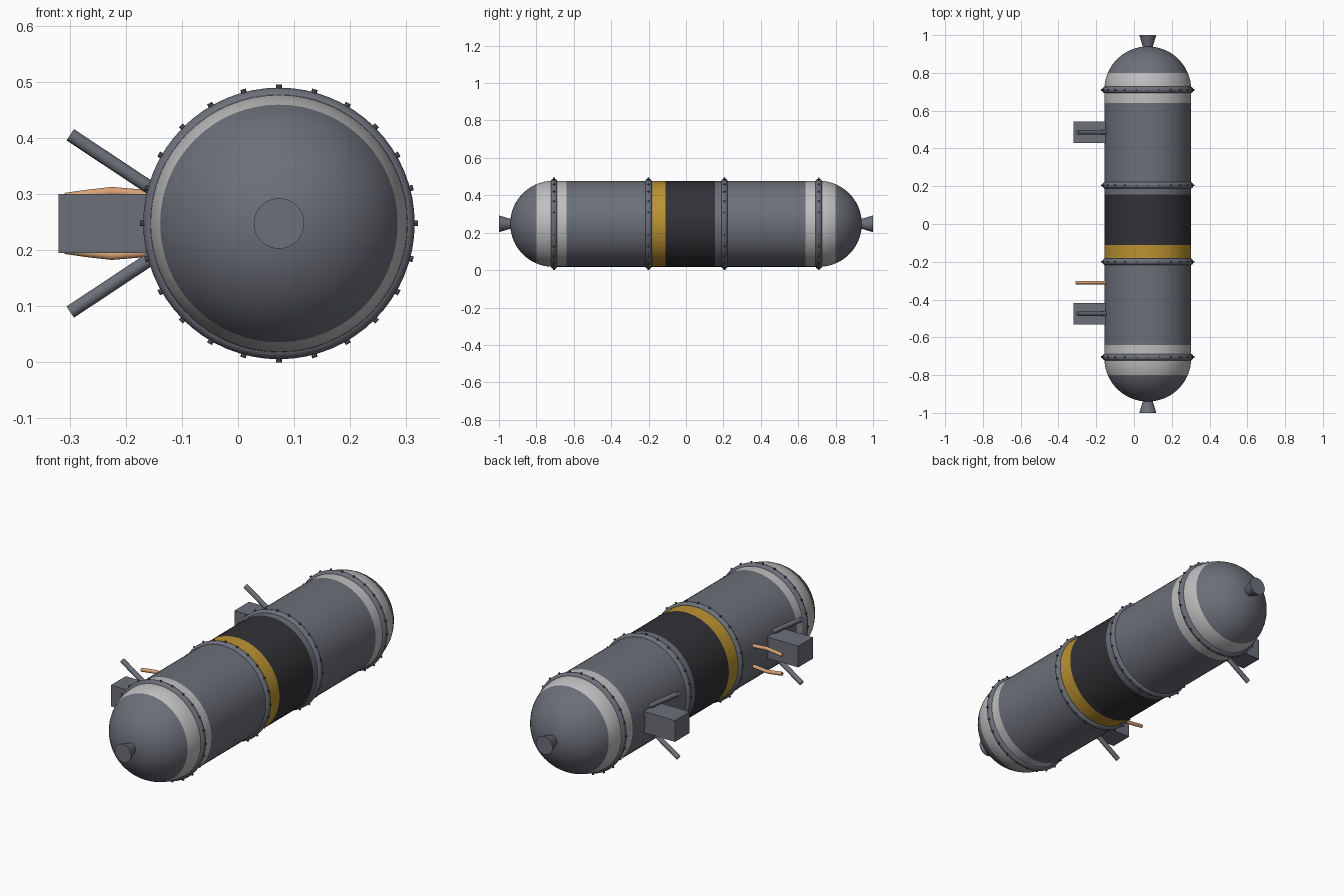
import bpy, bmesh, math
from mathutils import Vector, Matrix

if "Cube" in bpy.data.objects:
    bpy.data.objects.remove(bpy.data.objects["Cube"], do_unlink=True)

CX, CZ, R, HALF = 0.073, 0.2475, 0.23, 0.71


def material(name, rgb):
    m = bpy.data.materials.new(name)
    m.use_nodes = True
    m.diffuse_color = (*rgb, 1)
    m.node_tree.nodes["Principled BSDF"].inputs["Base Color"].default_value = (*rgb, 1)
    return m


steel = material("steel grey", (0.15, 0.16, 0.19))
light = material("light grey", (0.52, 0.52, 0.53))
black = material("charcoal black", (0.032, 0.032, 0.038))
yellow = material("warning yellow", (0.50, 0.29, 0.03))
dark = material("dark steel", (0.09, 0.095, 0.11))
copper = material("copper", (0.70, 0.36, 0.18))


def finish(name, bm, mats, smooth=True):
    bmesh.ops.recalc_face_normals(bm, faces=bm.faces)
    me = bpy.data.meshes.new(name)
    bm.to_mesh(me)
    bm.free()
    ob = bpy.data.objects.new(name, me)
    bpy.context.collection.objects.link(ob)
    for m in mats:
        me.materials.append(m)
    if smooth:
        bpy.ops.object.select_all(action="DESELECT")
        ob.select_set(True)
        bpy.context.view_layer.objects.active = ob
        bpy.ops.object.shade_smooth_by_angle(angle=math.radians(35))
    return ob


def lathe(bm, profile, segs=64, closed=False):
    """Revolve (y, radius) points about the tank axis."""
    rings = []
    for y, r in profile:
        rings.append([bm.verts.new((CX + r * math.sin(a), y, CZ + r * math.cos(a)))
                      for a in (2 * math.pi * i / segs for i in range(segs))])
    pairs = list(zip(rings, rings[1:]))
    if closed:
        pairs.append((rings[-1], rings[0]))
    else:
        bm.faces.new(rings[0])
        bm.faces.new(rings[-1])
    for a, b in pairs:
        for i in range(segs):
            j = (i + 1) % segs
            bm.faces.new((a[i], a[j], b[j], b[i]))


def rod(bm, a, b, radius, segs=12):
    a, b = Vector(a), Vector(b)
    d = b - a
    mat = Matrix.Translation((a + b) / 2) @ d.to_track_quat("Z", "Y").to_matrix().to_4x4()
    bmesh.ops.create_cone(bm, cap_ends=True, segments=segs, radius1=radius,
                          radius2=radius, depth=d.length, matrix=mat)


# Tank: capsule with painted bands
BAND = 0.80
dome_y = sorted([HALF + R * math.sin(math.radians(t)) for t in range(0, 90, 6)] + [BAND, HALF + R * 0.9999])
half = [(y, math.sqrt(R * R - (y - HALF) ** 2)) for y in dome_y]
straight = [(y, R) for y in (-0.64, -0.18, -0.11, 0.155, 0.64)]
bm = bmesh.new()
lathe(bm, [(-y, r) for y, r in reversed(half)] + straight + half)
for f in bm.faces:
    y = f.calc_center_median().y
    if 0.64 < abs(y) < BAND:
        f.material_index = 1
    elif -0.11 < y < 0.155:
        f.material_index = 2
    elif -0.18 < y < -0.11:
        f.material_index = 3
finish("tank_body", bm, [steel, light, black, yellow])

# Round clamp rings with radial bolts
for n, y in enumerate((-0.705, -0.2, 0.205, 0.71)):
    bm = bmesh.new()
    ring = [(y + 0.018 * math.cos(t), 0.224 + 0.018 * math.sin(t))
            for t in (2 * math.pi * k / 12 for k in range(12))]
    lathe(bm, ring, closed=True)
    finish(f"clamp_ring_{n + 1}", bm, [steel])
    bm = bmesh.new()
    for k in range(24):
        a = 2 * math.pi * k / 24
        d = Vector((math.sin(a), 0, math.cos(a)))
        c = Vector((CX, y, CZ))
        rod(bm, c + d * 0.235, c + d * 0.2475, 0.005, 8)
    finish(f"ring_bolts_{n + 1}", bm, [dark])

# Flared end nozzles
for name, s in (("front_nozzle", -1), ("back_nozzle", 1)):
    bm = bmesh.new()
    lathe(bm, [(s * 0.925, 0.022), (s * 1.0, 0.045)], segs=32)
    finish(name, bm, [steel])

# Side mounting blocks with a splayed pair of struts
for name, y in (("front", -0.475), ("back", 0.486)):
    bm = bmesh.new()
    bmesh.ops.create_cube(bm, size=1, matrix=Matrix.Translation((-0.225, y, CZ))
                          @ Matrix.Diagonal((0.19, 0.115, 0.105, 1)))
    finish(f"{name}_mount_block", bm, [steel], smooth=False)
    bm = bmesh.new()
    for s in (-1, 1):
        rod(bm, (-0.299, y, CZ + s * 0.158), (-0.13, y, CZ + s * 0.046), 0.012)
    finish(f"{name}_struts", bm, [steel])

# Bent copper pipes
for name, s in (("upper_pipe", 1), ("lower_pipe", -1)):
    cu = bpy.data.curves.new(name, "CURVE")
    cu.dimensions = "3D"
    cu.bevel_depth = 0.009
    cu.bevel_resolution = 3
    cu.use_fill_caps = True
    sp = cu.splines.new("POLY")
    path = [(-0.13, 0.046), (-0.16, 0.051), (-0.225, 0.0565), (-0.265, 0.052), (-0.308, 0.046)]
    sp.points.add(len(path) - 1)
    for p, (x, dz) in zip(sp.points, path):
        p.co = (x, -0.31, CZ + s * dz, 1)
    sp.use_smooth = True
    cu.materials.append(copper)
    bpy.context.collection.objects.link(bpy.data.objects.new(name, cu))
